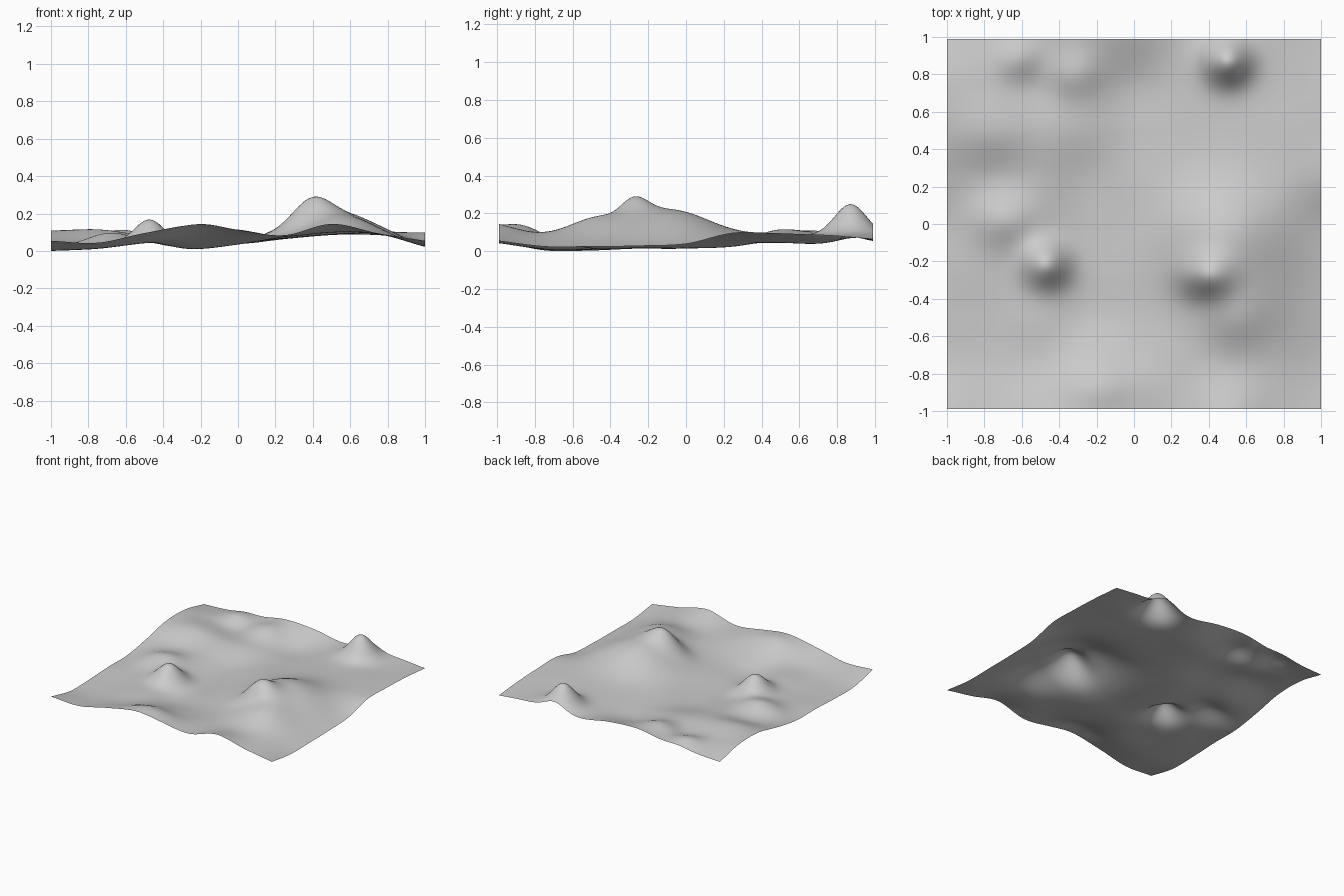
import bpy
import math

# Remove the default cube
cube = bpy.data.objects.get("Cube")
if cube:
    bpy.data.objects.remove(cube, do_unlink=True)

# Rolling ground: heights in hundredths, back row first, quarter-unit spacing
ROLLING = [
    [6, 7, 9, 13, 12, 8, 9, 9, 7],
    [11, 9, 6, 8, 5, 7, 9, 9, 9],
    [11, 12, 9, 7, 5, 7, 9, 10, 10],
    [6, 5, 6, 3, 5, 7, 9, 10, 10],
    [2, 4, 4, 2, 4, 7, 9, 9, 4],
    [2, 3, 4, 2, 4, 7, 9, 9, 3],
    [1, 2, 5, 2, 4, 7, 9, 9, 3],
    [1, 2, 5, 8, 7, 8, 9, 9, 3],
    [6, 5, 10, 13, 11, 9, 15, 10, 6],
]

# Hills and peaks: x, y, height, spread in x, spread in y
HILLS = [
    (.47, -.08, .135, .21, .2),     # broad hill
    (.56, -.48, .08, .14, .15),     # shoulder of the main peak
    (.39, -.28, .115, .1, .08),     # main peak
    (.5, .88, .165, .085, .085),    # back peak
    (-.47, -.22, .135, .085, .085), # front peak
    (-.68, .02, .06, .12, .1),      # low knoll
    (-.62, .89, .045, .09, .08),    # back knolls
    (-.33, .8, .045, .1, .09),
    (-.17, -.88, .04, .15, .09),    # front rim
]


def spline(row, t):
    """Smooth curve through evenly spaced values, t from 0 to 1."""
    last = len(row) - 1
    i = min(int(t * last), last - 1)
    f = t * last - i
    b, c = row[i], row[i + 1]
    a = row[i - 1] if i > 0 else 2 * b - c
    d = row[i + 2] if i + 2 <= last else 2 * c - b
    return b + f / 2 * (c - a + f * (2 * a - 5 * b + 4 * c - d + f * (3 * (b - c) + d - a)))


def height(x, y):
    u, v = (x + 1) / 2, (1 - y) / 2
    u, v = min(max(u, 0), 1), min(max(v, 0), 1)
    z = spline([spline(row, u) for row in ROLLING], v) / 100
    for hx, hy, h, sx, sy in HILLS:
        z += h * math.exp(-(((x - hx) / sx) ** 2 + ((y - hy) / sy) ** 2) / 2)
    return z


# Terrain sheet
bpy.ops.mesh.primitive_grid_add(x_subdivisions=128, y_subdivisions=128, size=2)
terrain = bpy.context.object
terrain.name = "terrain"
verts = terrain.data.vertices
for v in verts:
    v.co.z = height(v.co.x, v.co.y)
    v.co.y *= .99
lowest = min(v.co.z for v in verts)
for v in verts:
    v.co.z -= lowest
bpy.ops.object.shade_smooth()

# Plain grey ground
grey = bpy.data.materials.new("ground_grey")
grey.use_nodes = True
colour = (.6, .6, .6, 1)
grey.diffuse_color = colour
grey.node_tree.nodes["Principled BSDF"].inputs["Base Color"].default_value = colour
terrain.data.materials.append(grey)
